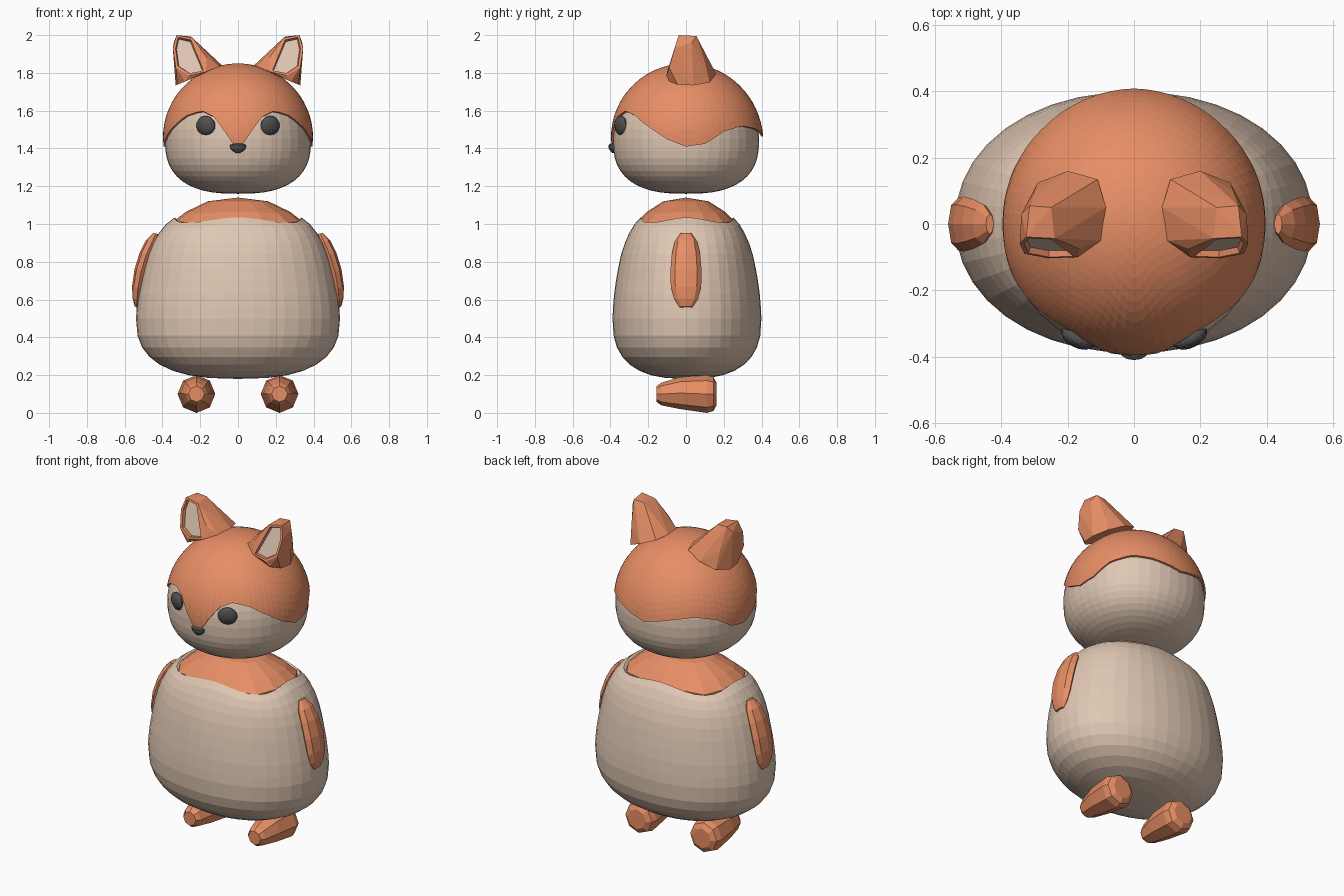
import bpy, bmesh, math
from mathutils import Vector, Matrix

if "Cube" in bpy.data.objects:
    bpy.data.objects.remove(bpy.data.objects["Cube"])


def material(name, rgb):
    m = bpy.data.materials.new(name)
    m.diffuse_color = (*rgb, 1)
    m.use_nodes = True
    m.node_tree.nodes["Principled BSDF"].inputs["Base Color"].default_value = m.diffuse_color
    return m


ORANGE = material("orange", (0.80, 0.27, 0.13))
CREAM = material("cream", (0.74, 0.57, 0.45))
DARK = material("dark", (0.08, 0.08, 0.08))


def finish(bm, name, *mats):
    bmesh.ops.remove_doubles(bm, verts=bm.verts, dist=0.0005)
    bmesh.ops.recalc_face_normals(bm, faces=bm.faces)
    me = bpy.data.meshes.new(name)
    bm.to_mesh(me)
    bm.free()
    for m in mats:
        me.materials.append(m)
    ob = bpy.data.objects.new(name, me)
    bpy.context.collection.objects.link(ob)
    return ob


def loft(name, rings, mat, cap_start=False, cap_end=False):
    bm = bmesh.new()
    vs = [[bm.verts.new(p) for p in r] for r in rings]
    n = len(vs[0])
    for a, b in zip(vs, vs[1:]):
        for i in range(n):
            j = (i + 1) % n
            bm.faces.new((a[i], a[j], b[j], b[i]))
    if cap_start:
        bm.faces.new(vs[0])
    if cap_end:
        bm.faces.new(vs[-1])
    return finish(bm, name, mat)


def lerp(table, x):
    for (a, u), (b, v) in zip(table, table[1:]):
        if x <= b:
            return u + (v - u) * (x - a) / (b - a)
    return table[-1][1]


def oval(rx, ry, n, t):
    c, s = math.cos(t), math.sin(t)
    k = (abs(c) ** n + abs(s) ** n) ** (-1 / n)
    return rx * k * c, ry * k * s


def angles(n):
    return [2 * math.pi * i / n for i in range(n)]


def mirrored(fn, base):
    for side, word in ((1, "right"), (-1, "left")):
        fn(side, f"{base}_{word}")


# body shell: rounded bottom, squarish neck opening with dipped corners
prof = []
for i in range(9):
    a = i / 8 * math.pi / 2
    prof.append((0.5 - 0.32 * math.cos(a) ** (2 / 2.6), 0.54 * math.sin(a) ** (2 / 2.6), 2.1))
prof += [(0.56, 0.536, 2.1), (0.63, 0.528, 2.1), (0.70, 0.515, 2.1), (0.77, 0.498, 2.15),
         (0.84, 0.477, 2.2), (0.90, 0.45, 2.3), (0.95, 0.42, 2.5), (1.0, 0.38, 2.8),
         (1.035, 0.335, 3.3), (1.02, 0.32, 3.3)]
rings = []
for z, r, n in prof:
    dip = 0.028 * max(0, (z - 0.9) / 0.135)
    rings.append([(*oval(r, 0.73 * r, n, t), z - dip * math.sin(2 * t) ** 2) for t in angles(40)])
body = loft("body", rings, CREAM)
body.location.y = 0.005

# neck dome inside the opening
rings = [[(*oval(r, 0.75 * r, n, t), z - d * math.sin(2 * t) ** 2) for t in angles(16)]
         for z, r, n, d in ((0.95, 0.33, 3.2, 0), (1.025, 0.327, 3.2, 0.02), (1.065, 0.275, 2.8, 0.01),
                            (1.12, 0.16, 2.2, 0), (1.14, 0, 2, 0))]
loft("neck", rings, ORANGE)

# head
rings = []
for i in range(25):
    a = math.pi * i / 24
    n, h = (2.6, 0.29) if i < 12 else (2, 0.38)
    c, s = math.cos(a), math.sin(a)
    z = 1.45 - math.copysign(h * abs(c) ** (2 / n), c)
    r = 0.387 * max(0, s) ** (2 / n)
    rings.append([(*oval(r, r, 2.1, t), z) for t in angles(40)])
loft("head", rings, CREAM)

# fur cap: dome whose lower edge height follows the angle from the front
EDGE = [(0, 1.41), (6, 1.44), (12, 1.51), (20, 1.57), (31, 1.60), (45, 1.575), (60, 1.515), (75, 1.45),
        (90, 1.41), (105, 1.425), (120, 1.49), (138, 1.52), (155, 1.505), (180, 1.465)]
rings = []
for k in range(17):
    f = k / 16
    ring = []
    for t in angles(72):
        deg = math.degrees(min(t, 2 * math.pi - t))
        phi = f * math.acos((lerp(EDGE, deg) - 1.46) / 0.39)
        r = 0.397 * math.sin(phi) + 0.012 * max(0, deg - 120) / 60 * f ** 4
        x, y = oval(r, r, 2.05, t - math.pi / 2)
        ring.append((x, y, 1.46 + 0.39 * math.cos(phi)))
    rings.append(ring)
cap = loft("fur_cap", rings, ORANGE)
sol = cap.modifiers.new("thickness", "SOLIDIFY")
sol.thickness = 0.012
sol.offset = -1


# ears: hull of a base ring, a tip and a front rim, with a recessed light panel
def ear(s, name):
    front = [(.165, 1.88), (.24, 1.985), (.325, 2.0), (.345, 1.93), (.33, 1.83), (.26, 1.785)]
    base = [(.085, .05), (.11, .135), (.2, .16), (.31, .125), (.35, .04), (.34, -.045), (.30, -.09),
            (.17, -.10), (.1, -.05)]
    pts = [(x, -0.105 + (z - 1.78) * 0.3, z) for x, z in front]
    pts += [(x if x < .3 else x - .02, y, 1.84 - (x - 0.085) * 0.4) for x, y in base]
    pts += [(.25, .05, 1.992), (.315, .055, 1.995), (.34, .03, 1.96), (.15, .10, 1.88), (.30, .10, 1.86)]
    bm = bmesh.new()
    for x, y, z in pts:
        bm.verts.new((s * x, y, z))
    bmesh.ops.convex_hull(bm, input=bm.verts)
    loose = [v for v in bm.verts if not v.link_faces]
    bmesh.ops.delete(bm, geom=loose, context="VERTS")
    bmesh.ops.dissolve_limit(bm, angle_limit=math.radians(3), verts=bm.verts, edges=bm.edges)
    bm.normal_update()
    want = Vector((0, -1, 0.3)).normalized()
    face = max(bm.faces, key=lambda f: f.normal.dot(want))
    bmesh.ops.inset_region(bm, faces=[face], thickness=0.014)
    bmesh.ops.inset_region(bm, faces=[face], thickness=0.006, depth=-0.018)
    face.material_index = 1
    finish(bm, name, ORANGE, CREAM)


mirrored(ear, "ear")


# arms: flattened tapering capsules lying on the body
def arm(s, name):
    rings = []
    for x, z, hx, hy in ((.435, .95, .012, .03), (.455, .905, .032, .06), (.485, .84, .035, .075),
                         (.513, .75, .035, .083), (.53, .66, .031, .08), (.535, .60, .023, .062),
                         (.537, .56, .01, .035)):
        rings.append([(s * (x + hx * math.cos(t)), hy * math.sin(t), z + 0.3 * hx * math.cos(t))
                      for t in angles(8)])
    loft(name, rings, ORANGE, True, True)


mirrored(arm, "arm")


# feet: eight-sided blocks, narrower at the front
def foot(s, name):
    rings = [[(s * (0.22 + r * math.cos(t)), y, zc + r * math.sin(t)) for t in angles(8)]
             for y, r, zc in ((-.155, .042, .10), (-.13, .06, .10), (-.03, .085, .105),
                              (.11, .10, .10), (.145, .09, .10), (.162, .06, .10))]
    loft(name, rings, ORANGE, True, True)


mirrored(foot, "foot")


# eyes: flattened balls facing along the head surface
def eye(s, name):
    bm = bmesh.new()
    m = (Matrix.Translation((s * 0.17, -0.343, 1.52)) @ Matrix.Rotation(s * math.radians(27), 4, "Z")
         @ Matrix.Rotation(math.radians(8), 4, "X") @ Matrix.Diagonal((0.055, 0.03, 0.053, 1)))
    bmesh.ops.create_uvsphere(bm, u_segments=16, v_segments=10, radius=1, matrix=m)
    finish(bm, name, DARK)


mirrored(eye, "eye")

# nose: flat-topped half ball
rings = [[(r * math.cos(t), -0.385 + 0.6 * r * math.sin(t), z) for t in angles(12)]
         for z, r in ((1.425, .025), (1.418, .043), (1.40, .04), (1.385, .026), (1.376, .01))]
loft("nose", rings, DARK, True, True)
